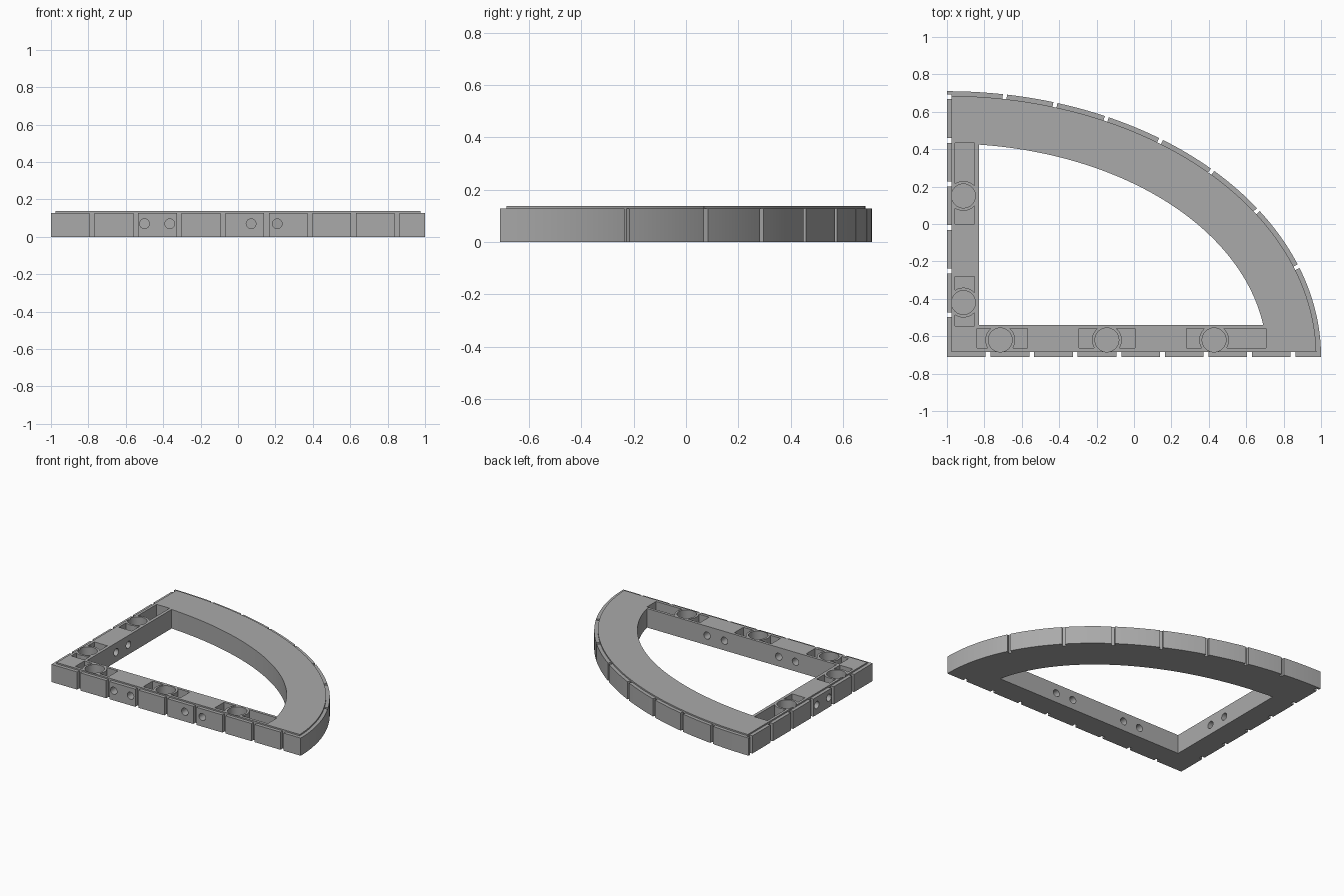
import bpy
import bmesh
import math
from mathutils import Matrix, Vector

cube = bpy.data.objects.get("Cube")
if cube:
    bpy.data.objects.remove(cube, do_unlink=True)

CX, CY = -1.0, -0.71          # square corner of the frame
BASE_Z, DECK_Z = 0.128, 0.138
FLOOR_Z = 0.03

grey = bpy.data.materials.new("plain grey")
grey.use_nodes = True
colour = (0.4, 0.4, 0.4, 1)
grey.diffuse_color = colour
grey.node_tree.nodes["Principled BSDF"].inputs["Base Color"].default_value = colour


def make(name, bm):
    bmesh.ops.recalc_face_normals(bm, faces=bm.faces)
    mesh = bpy.data.meshes.new(name)
    bm.to_mesh(mesh)
    bm.free()
    mesh.materials.append(grey)
    obj = bpy.data.objects.new(name, mesh)
    bpy.context.collection.objects.link(obj)
    return obj


def quarter(name, a, b, margin, z0, z1, steps=72):
    """Quarter ellipse prism, its straight sides moved in by margin."""
    start, end = math.asin(margin / b), math.acos(margin / a)
    bm = bmesh.new()
    verts = [bm.verts.new((CX + margin, CY + margin, z0))]
    for i in range(steps + 1):
        t = start + (end - start) * i / steps
        verts.append(bm.verts.new((CX + a * math.cos(t), CY + b * math.sin(t), z0)))
    face = bm.faces.new(verts)
    top = bmesh.ops.extrude_face_region(bm, geom=[face])["geom"]
    bmesh.ops.translate(bm, vec=(0, 0, z1 - z0),
                        verts=[v for v in top if isinstance(v, bmesh.types.BMVert)])
    return make(name, bm)


def box(name, centre, size, turn=0):
    bm = bmesh.new()
    bmesh.ops.create_cube(bm, size=1, matrix=Matrix.Translation(centre)
                          @ Matrix.Rotation(turn, 4, "Z")
                          @ Matrix.Diagonal(Vector(size).to_4d()))
    return make(name, bm)


def cylinder(name, centre, radius, depth, tilt=None, sides=32):
    bm = bmesh.new()
    spin = Matrix.Rotation(math.pi / 2, 4, tilt) if tilt else Matrix()
    bmesh.ops.create_cone(bm, cap_ends=True, segments=sides, radius1=radius,
                          radius2=radius, depth=depth,
                          matrix=Matrix.Translation(centre) @ spin)
    return make(name, bm)


def combine(target, tool, operation="DIFFERENCE"):
    mod = target.modifiers.new("combine", "BOOLEAN")
    mod.operation, mod.solver, mod.object = operation, "EXACT", tool
    bpy.context.view_layer.objects.active = target
    bpy.ops.object.modifier_apply(modifier=mod.name)
    bpy.data.objects.remove(tool, do_unlink=True)


# Frame body with raised deck and curved opening
frame = quarter("curved_frame", 2.0, 1.42, 0, 0, BASE_Z)
combine(frame, quarter("deck", 1.975, 1.395, 0.025, 0.06, DECK_Z), "UNION")
combine(frame, quarter("opening", 1.71, 1.14, 0.17, -0.1, 0.3))

# Grooves splitting the straight outer walls into blocks
for i in range(8):
    combine(frame, box("groove", (-0.78 + 0.233 * i, CY, 0.1), (0.026, 0.05, 0.4)))
for i in range(6):
    combine(frame, box("groove", (CX, 0.68 - 0.233 * i, 0.1), (0.05, 0.026, 0.4)))

# Grooves along the curved wall
for x in (-0.69, -0.42, -0.145, 0.145, 0.42, 0.665, 0.88):
    t = math.acos((x - CX) / 2)
    y = CY + 1.42 * math.sin(t)
    turn = math.atan2(2 * math.sin(t), 1.42 * math.cos(t))
    combine(frame, box("groove", (x, y, 0.1), (0.05, 0.022, 0.4), turn))

# Pockets around round sockets: (along-start, along-end, socket centre)
RAIL_X, RAIL_Y = -0.912, -0.62
MID_Z, TALL = FLOOR_Z + 0.1, 0.2


def pocket(start, end, centre, along_x):
    mid, length = (start + end) / 2, end - start
    if along_x:
        cut = box("pocket", (mid, -0.612, MID_Z), (length, 0.104, TALL))
        spot = (centre, RAIL_Y, MID_Z)
    else:
        cut = box("pocket", (-0.904, mid, MID_Z), (0.104, length, TALL))
        spot = (RAIL_X, centre, MID_Z)
    combine(cut, cylinder("socket_wall", spot, 0.08, 0.5))
    combine(frame, cut)
    combine(frame, cylinder("socket", spot, 0.064, TALL))


for start, end, centre in ((-0.84, -0.57, -0.715), (-0.293, 0.005, -0.145),
                           (0.28, 0.705, 0.428)):
    pocket(start, end, centre, True)
for start, end, centre in ((-0.545, -0.28, -0.42), (0.0, 0.433, 0.15)):
    pocket(start, end, centre, False)

# Pin holes through both rails
for x in (-0.5, -0.365, 0.07, 0.21):
    combine(frame, cylinder("pin_hole", (x, -0.62, 0.07), 0.026, 0.4, "X", 24))
for y in (-0.21, -0.07):
    combine(frame, cylinder("pin_hole", (-0.91, y, 0.07), 0.026, 0.4, "Y", 24))

# Smooth curves, crisp edges
bpy.ops.object.select_all(action="DESELECT")
frame.select_set(True)
bpy.context.view_layer.objects.active = frame
bpy.ops.object.shade_smooth_by_angle(angle=math.radians(30))
